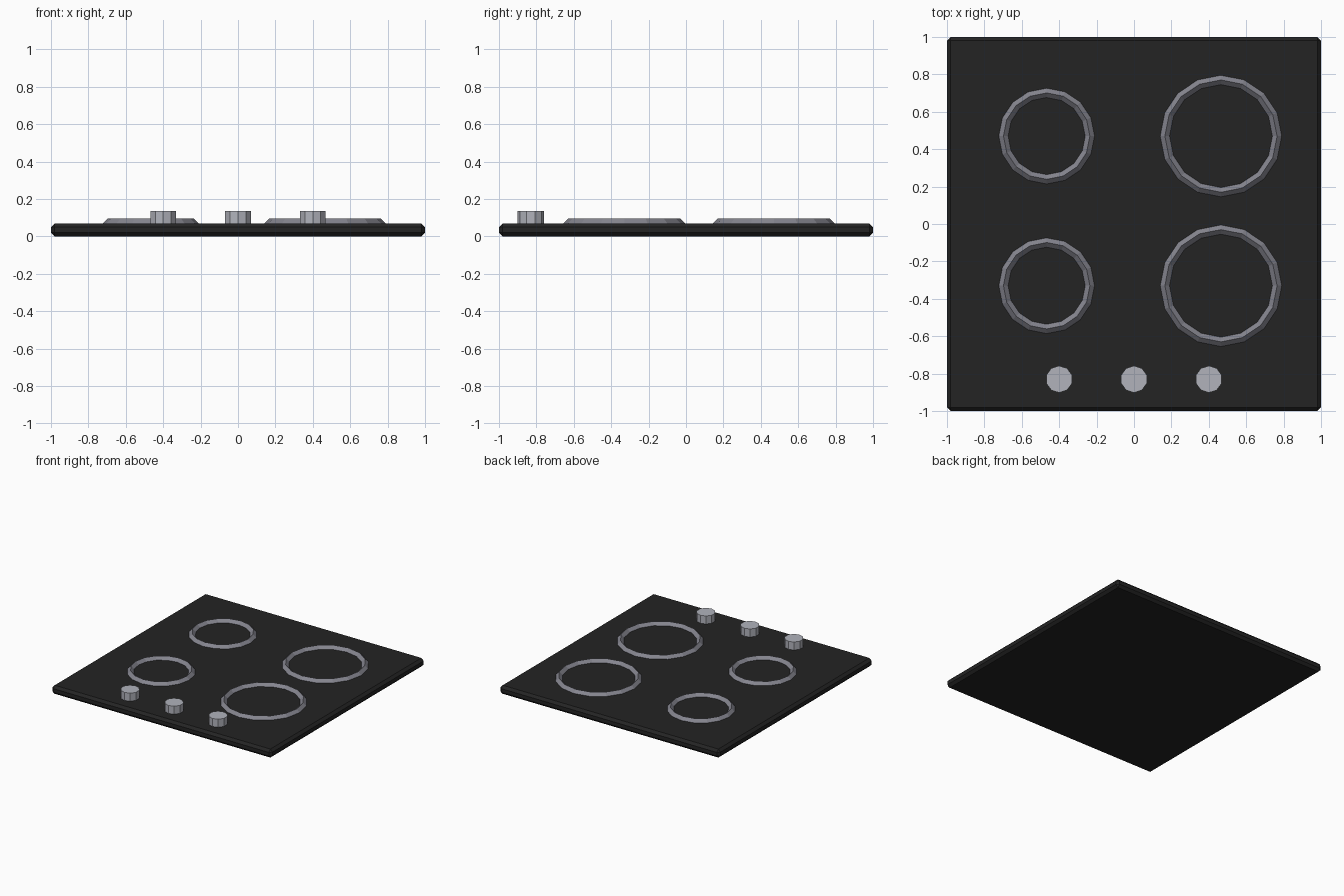
import bpy, bmesh, math

if "Cube" in bpy.data.objects:
    bpy.data.objects.remove(bpy.data.objects["Cube"])

TOP = 0.07  # height of the cooktop surface


def material(name, rgb):
    m = bpy.data.materials.new(name)
    m.diffuse_color = (*rgb, 1.0)
    m.use_nodes = True
    m.node_tree.nodes["Principled BSDF"].inputs["Base Color"].default_value = m.diffuse_color
    return m


black = material("black_glass", (0.0175, 0.0175, 0.0175))
grey = material("ring_grey", (0.235, 0.235, 0.275))
silver = material("knob_silver", (0.44, 0.45, 0.50))


def add_object(name, bm, mat, location):
    bmesh.ops.recalc_face_normals(bm, faces=bm.faces)
    mesh = bpy.data.meshes.new(name)
    bm.to_mesh(mesh)
    bm.free()
    mesh.materials.append(mat)
    ob = bpy.data.objects.new(name, mesh)
    ob.location = location
    bpy.context.collection.objects.link(ob)
    return ob


def ring(name, x, y, radius, tube=0.025, sides=16):
    # Low-poly torus with a diamond cross-section
    bm = bmesh.new()
    loops = []
    for i in range(sides):
        a = 2 * math.pi * i / sides
        loop = []
        for dr, dz in ((tube, 0), (0, tube), (-tube, 0), (0, -tube)):
            r = radius + dr
            loop.append(bm.verts.new((r * math.cos(a), r * math.sin(a), dz)))
        loops.append(loop)
    for i in range(sides):
        p, q = loops[i], loops[(i + 1) % sides]
        for j in range(4):
            k = (j + 1) % 4
            bm.faces.new((p[j], q[j], q[k], p[k]))
    add_object(name, bm, grey, (x, y, TOP))


def knob(name, x, y, radius=0.072, bottom=0.06, top=0.136, sides=10):
    bm = bmesh.new()
    bmesh.ops.create_cone(bm, cap_ends=True, segments=sides, radius1=radius,
                          radius2=radius, depth=top - bottom)
    # Turn so that a corner points to the front and the back
    for v in bm.verts:
        v.co.x, v.co.y = -v.co.y, v.co.x
    # Make sure the corner lies on the y axis whatever the start angle
    if max(v.co.y for v in bm.verts) < max(v.co.x for v in bm.verts):
        for v in bm.verts:
            v.co.x, v.co.y = -v.co.y, v.co.x
    add_object(name, bm, silver, (x, y, (top + bottom) / 2))


# Cooktop slab with chamfered edges
bm = bmesh.new()
bmesh.ops.create_cube(bm, size=1.0)
for v in bm.verts:
    v.co.x *= 2.0
    v.co.y *= 2.0
    v.co.z *= TOP
bmesh.ops.bevel(bm, geom=bm.edges[:], offset=0.02, segments=1,
                affect='EDGES', profile=0.5)
add_object("cooktop_slab", bm, black, (0, 0, TOP / 2))

# Burner rings: small on the left, large on the right
for side, x, radius in (("left", -0.467, 0.231), ("right", 0.465, 0.30)):
    for row, y in (("back", 0.47), ("front", -0.33)):
        ring(f"burner_ring_{row}_{side}", x, y, radius)

# Control knobs along the front
for label, x in (("left", -0.4), ("middle", 0.0), ("right", 0.4)):
    knob(f"control_knob_{label}", x, -0.83)
